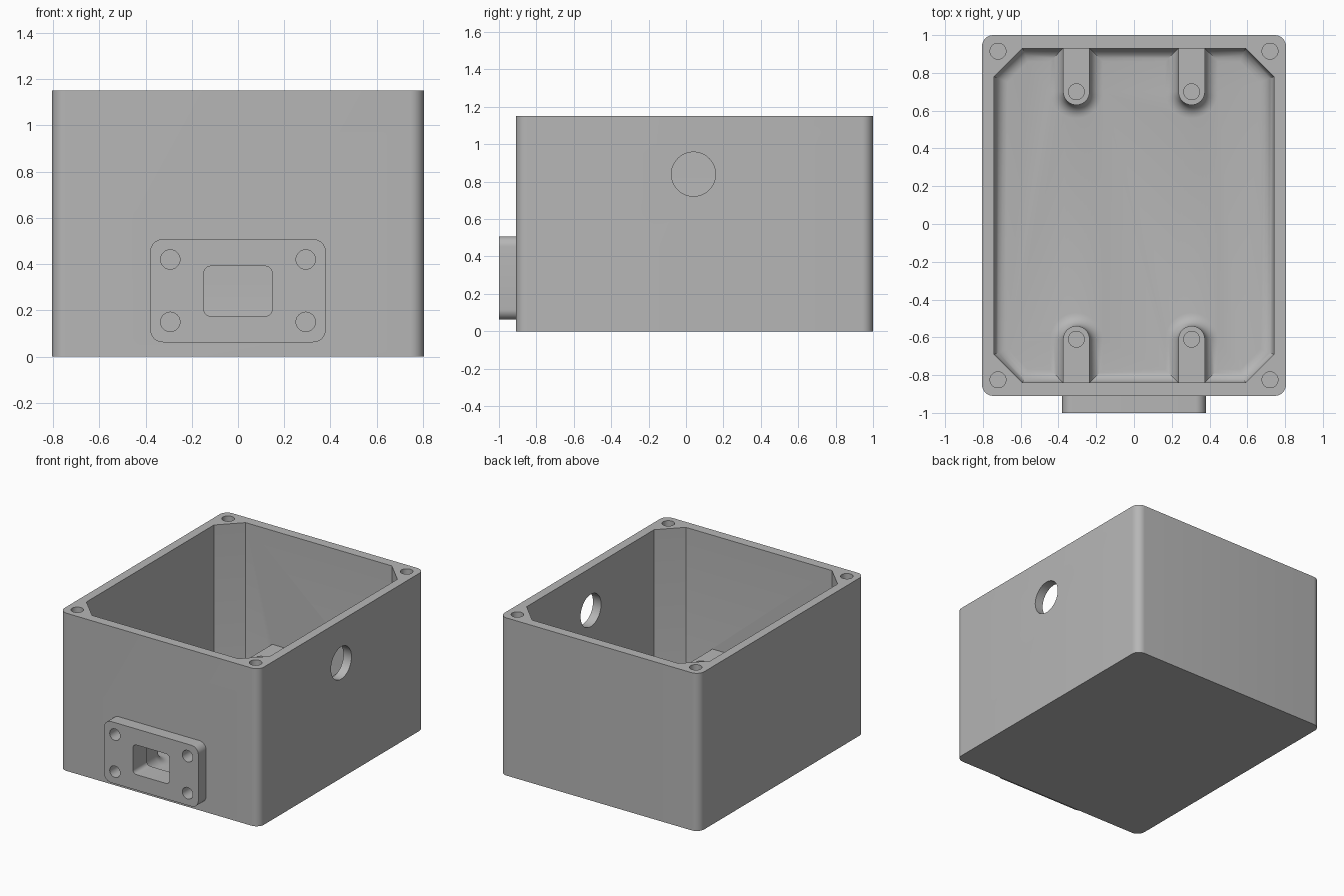
import bpy
import bmesh
from math import sin, cos, pi, radians, sqrt

cube = bpy.data.objects.get("Cube")
if cube:
    bpy.data.objects.remove(cube, do_unlink=True)

# Main dimensions
WIDTH, BACK, FRONT, HEIGHT = 0.805, 1.0, -0.91, 1.15
FLOOR, WALL, FILLET = 0.07, 0.07, 0.07
MID_Y = (BACK + FRONT) / 2
HALF_Y = (BACK - FRONT) / 2
HOLE = 0.042

grey = bpy.data.materials.new("plain grey")
grey.use_nodes = True
grey.diffuse_color = (0.47, 0.47, 0.47, 1)
grey.node_tree.nodes["Principled BSDF"].inputs["Base Color"].default_value = grey.diffuse_color

AXES = {
    "z": lambda u, v, w: (u, v, w),
    "y": lambda u, v, w: (u, w, v),
    "x": lambda u, v, w: (w, u, v),
}


def arc(cx, cy, r, start, end, steps):
    return [(cx + r * cos(start + (end - start) * i / steps),
             cy + r * sin(start + (end - start) * i / steps)) for i in range(steps + 1)]


def circle(cx, cy, r, steps=40):
    return arc(cx, cy, r, 0, 2 * pi, steps)[:-1]


def rounded_rect(cx, cy, hx, hy, r):
    pts = []
    for i, (sx, sy) in enumerate([(1, 1), (-1, 1), (-1, -1), (1, -1)]):
        pts += arc(cx + sx * (hx - r), cy + sy * (hy - r), r, i * pi / 2, (i + 1) * pi / 2, 8)
    return pts


def loft(name, layers, axis="z"):
    """Closed solid through matching outlines, each given with its level."""
    bm = bmesh.new()
    rings = [[bm.verts.new(AXES[axis](u, v, w)) for u, v in outline] for outline, w in layers]
    n = len(rings[0])
    for a, b in zip(rings, rings[1:]):
        for i in range(n):
            j = (i + 1) % n
            bm.faces.new((a[i], a[j], b[j], b[i]))
    bm.faces.new(rings[0])
    bm.faces.new(rings[-1])
    bmesh.ops.recalc_face_normals(bm, faces=bm.faces)
    mesh = bpy.data.meshes.new(name)
    bm.to_mesh(mesh)
    bm.free()
    mesh.materials.append(grey)
    obj = bpy.data.objects.new(name, mesh)
    bpy.context.collection.objects.link(obj)
    return obj


def prism(name, outline, low, high, axis="z"):
    return loft(name, [(outline, low), (outline, high)], axis)


def combine(target, tool, operation):
    mod = target.modifiers.new(tool.name, "BOOLEAN")
    mod.operation = operation
    mod.solver = "EXACT"
    mod.object = tool
    bpy.ops.object.select_all(action="DESELECT")
    bpy.context.view_layer.objects.active = target
    target.select_set(True)
    bpy.ops.object.modifier_apply(modifier=mod.name)
    bpy.data.objects.remove(tool, do_unlink=True)


# Floor fillet as (offset, level) steps
fillet_steps = [(FILLET * (1 - sin(t)), FLOOR + FILLET * (1 - cos(t)))
                for t in [i * pi / 12 for i in range(7)]]


def cavity_outline(inset):
    hx, hy = WIDTH - 0.065 - inset, HALF_Y - WALL - inset
    c = 0.15 - inset * (2 - sqrt(2))
    return [(x, MID_Y + y) for x, y in [
        (hx, hy - c), (hx - c, hy), (c - hx, hy), (-hx, hy - c),
        (-hx, c - hy), (c - hx, -hy), (hx - c, -hy), (hx, c - hy)]]


def standoff_outline(x, side, offset):
    r = 0.07 + offset
    y = MID_Y + side * (HALF_Y - 0.3)
    wall_y = MID_Y + side * (HALF_Y - WALL / 2)
    return [(x + r, wall_y), (x - r, wall_y)] + arc(x, y, r, pi, pi + side * pi, 20)


# Outer shell with rounded upright corners
housing = prism("housing", rounded_rect(0, MID_Y, WIDTH, HALF_Y, 0.06), 0, HEIGHT)

# Cavity with cut corners and a filleted floor
layers = [(cavity_outline(d), z) for d, z in fillet_steps]
combine(housing, loft("cavity", layers + [(cavity_outline(0), HEIGHT + 0.1)]), "DIFFERENCE")

# Standoffs on the floor against the front and back walls
for x in (-0.305, 0.305):
    for side in (-1, 1):
        layers = [(standoff_outline(x, side, FILLET), FLOOR / 2)]
        layers += [(standoff_outline(x, side, d), z) for d, z in fillet_steps]
        layers += [(standoff_outline(x, side, 0), 0.32)]
        combine(housing, loft("standoff", layers), "UNION")
        hole = circle(x, MID_Y + side * (HALF_Y - 0.3), HOLE)
        combine(housing, prism("standoff_hole", hole, 0.13, 0.4), "DIFFERENCE")

# Connector flange on the front
flange = rounded_rect(0, 0.285, 0.38, 0.223, 0.055)
combine(housing, prism("flange", flange, -1.0, FRONT + 0.03, "y"), "UNION")
window = rounded_rect(0, 0.283, 0.147, 0.108, 0.028)
combine(housing, prism("flange_window", window, -1.1, -0.8, "y"), "DIFFERENCE")

# Screw holes in the flange and in the rim corners
for sx in (-1, 1):
    for z in (0.15, 0.42):
        hole = circle(sx * 0.293, z, HOLE)
        combine(housing, prism("flange_hole", hole, -1.1, -0.87, "y"), "DIFFERENCE")
    for sy in (-1, 1):
        hole = circle(sx * 0.72, MID_Y + sy * (HALF_Y - 0.085), HOLE)
        combine(housing, prism("rim_hole", hole, HEIGHT - 0.3, HEIGHT + 0.1), "DIFFERENCE")

# Round cable port in the left wall
combine(housing, prism("cable_port", circle(0.04, 0.84, 0.118, 48), 0.65, 0.9, "x"), "DIFFERENCE")

bpy.ops.object.select_all(action="DESELECT")
bpy.context.view_layer.objects.active = housing
housing.select_set(True)
bpy.ops.object.shade_smooth_by_angle(angle=radians(30))
